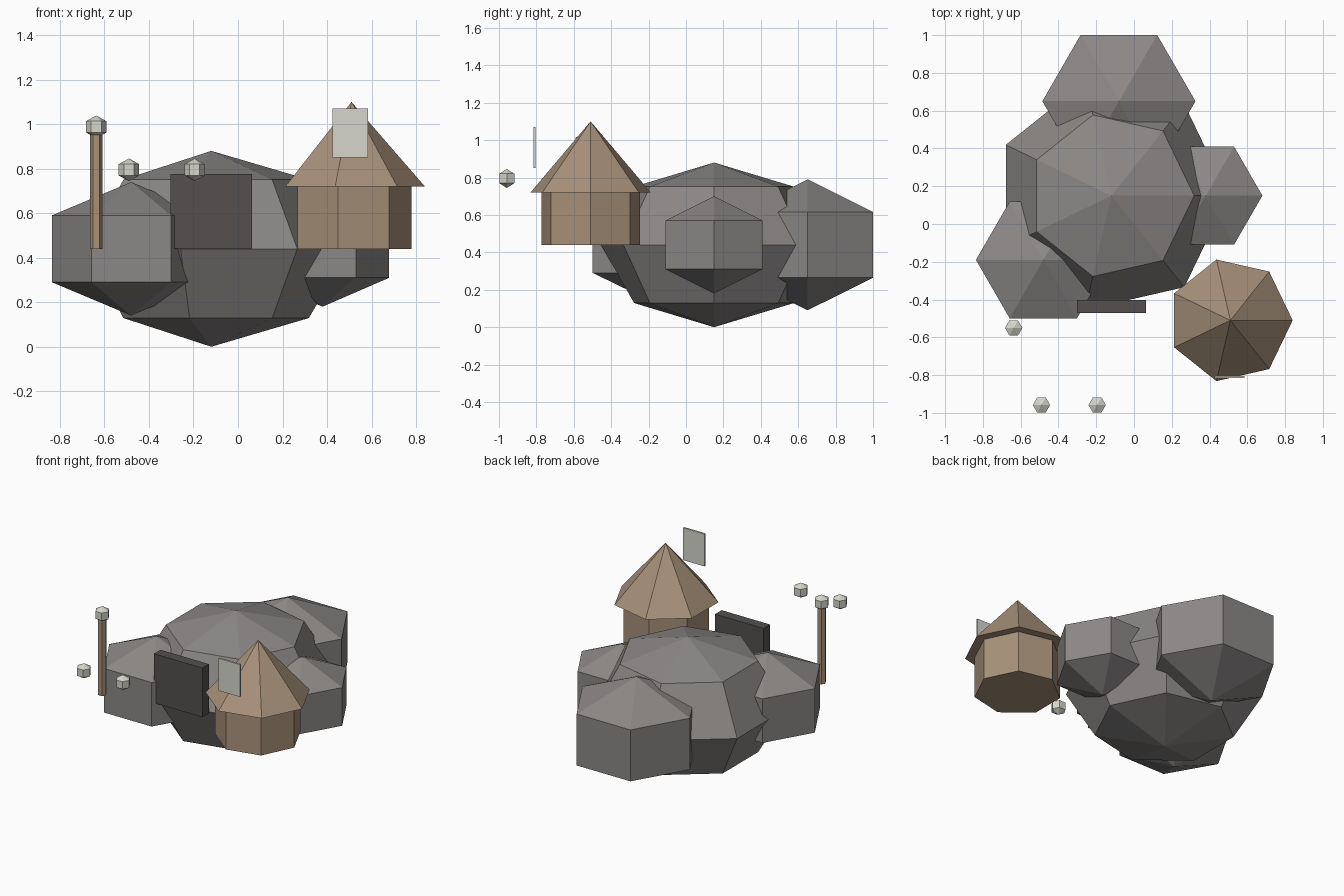
import bpy, bmesh, math
from mathutils import Matrix

if "Cube" in bpy.data.objects:
    bpy.data.objects.remove(bpy.data.objects["Cube"])


def material(name, rgb):
    m = bpy.data.materials.new(name)
    m.diffuse_color = (*rgb, 1)
    m.use_nodes = True
    m.node_tree.nodes["Principled BSDF"].inputs["Base Color"].default_value = m.diffuse_color
    return m


STONE = material("grey stone", (0.26, 0.247, 0.24))
DARK = material("dark slate", (0.088, 0.08, 0.078))
WOOD = material("tan wood", (0.39, 0.285, 0.195))
PALE = material("pale grey", (0.67, 0.67, 0.61))


def finish(name, bm, mat, loc):
    bmesh.ops.recalc_face_normals(bm, faces=bm.faces)
    me = bpy.data.meshes.new(name)
    bm.to_mesh(me)
    bm.free()
    me.materials.append(mat)
    ob = bpy.data.objects.new(name, me)
    ob.location = loc
    bpy.context.collection.objects.link(ob)
    return ob


def lathe(name, loc, profile, sides, mat):
    """Stack of (radius, z) rings; first corner points to +x, radius 0 makes a tip."""
    bm = bmesh.new()
    rings = []
    for r, z in profile:
        n = sides if r > 1e-5 else 1
        rings.append([bm.verts.new((r * math.cos(math.tau * i / sides),
                                    r * math.sin(math.tau * i / sides), z)) for i in range(n)])
    for a, b in zip(rings, rings[1:]):
        for i in range(sides):
            j = (i + 1) % sides
            quad = [a[i % len(a)], a[j % len(a)], b[j % len(b)], b[i % len(b)]]
            bm.faces.new(list(dict.fromkeys(quad)))
    for ring in (rings[0], rings[-1]):
        if len(ring) > 1:
            bm.faces.new(ring)
    return finish(name, bm, mat, loc)


def ball(name, loc, radius, half_height, sides, rings, mat):
    prof = [(radius * math.sin(math.pi * k / rings),
             -half_height * math.cos(math.pi * k / rings)) for k in range(rings + 1)]
    return lathe(name, loc, prof, sides, mat)


def box(name, loc, size, mat):
    bm = bmesh.new()
    bmesh.ops.create_cube(bm, size=1, matrix=Matrix.Diagonal((*size, 1)))
    return finish(name, bm, mat, loc)


# Boulder cluster
ball("main_boulder", (-0.12, 0.15, 0.44), 0.62, 0.44, 7, 4, STONE)
ball("back_boulder", (-0.08, 0.65, 0.44), 0.468, 0.35, 6, 3, STONE)
ball("left_boulder", (-0.48, -0.19, 0.44), 0.412, 0.30, 6, 3, STONE)
ball("right_boulder", (0.38, 0.15, 0.44), 0.346, 0.26, 6, 3, STONE)

# Dark door slab at the front
box("door_slab", (-0.12, -0.437, 0.608), (0.365, 0.07, 0.335), DARK)

# Round hut with cone roof and hanging sign
lathe("hut_wall", (0.51, -0.51, 0), [(0.27, 0.44), (0.27, 0.72)], 7, WOOD)
lathe("hut_roof", (0.51, -0.51, 0), [(0.33, 0.72), (0, 1.10)], 7, WOOD)
box("sign_plate", (0.505, -0.81, 0.96), (0.16, 0.013, 0.22), PALE)

# Lamp post and three lamps
lathe("lamp_post", (-0.637, -0.55, 0), [(0.028, 0.44), (0.028, 0.96)], 6, WOOD)
for name, x, y, z in (("post_lamp", -0.637, -0.55, 0.988),
                      ("left_lamp", -0.49, -0.958, 0.795),
                      ("right_lamp", -0.195, -0.958, 0.795)):
    ball(name, (x, y, z), 0.053, 0.051, 6, 3, PALE)
